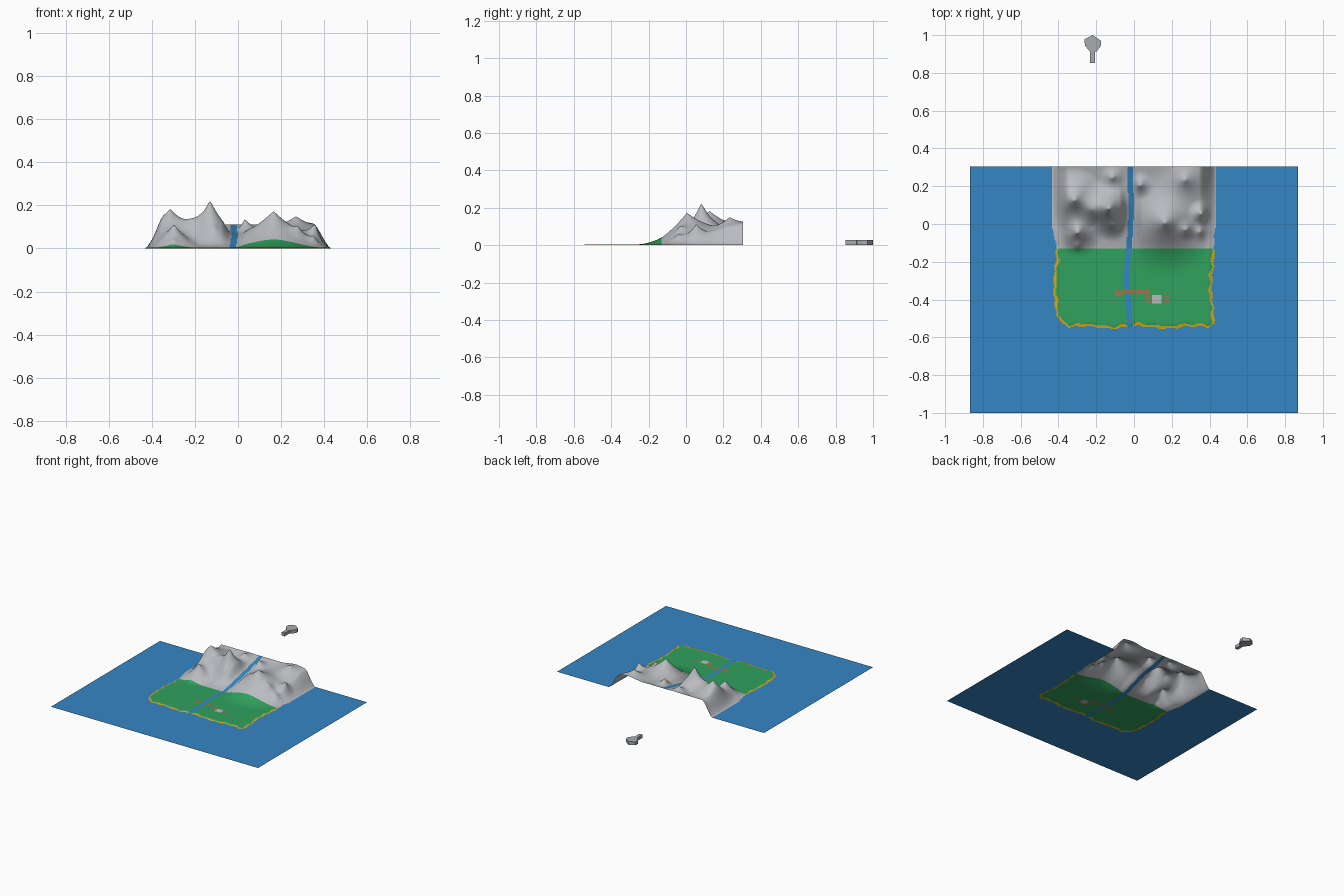
import bpy, bmesh, math

if "Cube" in bpy.data.objects:
    bpy.data.objects.remove(bpy.data.objects["Cube"])

# ---------- colours ----------
COLOURS = [("sea_blue", (0.035, 0.24, 0.55)), ("grass_green", (0.028, 0.36, 0.11)),
           ("rock_grey", (0.49, 0.50, 0.53)), ("beach_yellow", (0.66, 0.41, 0.005)),
           ("path_brown", (0.38, 0.17, 0.075)), ("plain_grey", (0.40, 0.41, 0.44))]
MATS = []
for name, c in COLOURS:
    m = bpy.data.materials.new(name)
    m.diffuse_color = (*c, 1)
    m.use_nodes = True
    m.node_tree.nodes["Principled BSDF"].inputs["Base Color"].default_value = m.diffuse_color
    MATS.append(m)
SEA, GRASS, ROCK, BEACH, PATH, GREY = range(6)


def make_object(name, bm, mats=MATS):
    me = bpy.data.meshes.new(name)
    bm.to_mesh(me)
    bm.free()
    for m in mats:
        me.materials.append(m)
    ob = bpy.data.objects.new(name, me)
    bpy.context.collection.objects.link(ob)
    return ob


def smooth(t):
    t = max(0.0, min(1.0, t))
    return t * t * (3 - 2 * t)


# ---------- landscape rules ----------
X0, Y0, Y1 = 0.435, -0.58, 0.305
RIVER = [(-0.60, -0.02), (-0.50, -0.024), (-0.40, -0.031), (-0.30, -0.042), (-0.20, -0.035),
         (-0.10, -0.024), (0.0, -0.019), (0.10, -0.013), (0.20, -0.02), (0.32, -0.019)]


def river_x(y):
    for (ya, xa), (yb, xb) in zip(RIVER, RIVER[1:]):
        if y <= yb:
            return xa + (xb - xa) * (y - ya) / (yb - ya)
    return RIVER[-1][1]


def coast(x, y):
    """Distance inland from the ragged coastline."""
    if y > 0:
        return X0 - abs(x)
    w = smooth(-y / 0.1)
    side = 0.434 - w * (0.016 + 0.007 * math.sin(17 * y + (1 if x > 0 else 4)) + 0.003 * math.sin(90 * y + x))
    front = -0.547 + 0.006 * math.sin(22 * x + 1) + 0.004 * math.sin(75 * x)
    corner = (0.90 if x < 0 else 0.95) - abs(x) + y
    return min(side - abs(x), y - front, corner * 0.7)


# peaks: x, y, summit height, radius, sharpness
PEAKS = [(-0.315, 0.125, 0.183, 0.17, 1.5), (-0.13, 0.082, 0.224, 0.17, 2.0),
         (-0.225, 0.075, 0.135, 0.09, 1.6), (-0.115, 0.245, 0.135, 0.08, 2.0),
         (0.03, 0.205, 0.135, 0.08, 2.0), (0.165, 0.005, 0.173, 0.28, 2.0),
         (0.27, 0.232, 0.150, 0.15, 2.0), (0.278, -0.03, 0.105, 0.07, 2.0),
         (0.35, -0.042, 0.06, 0.06, 2.0), (0.36, 0.055, 0.11, 0.08, 2.0),
         (-0.297, -0.045, 0.113, 0.13, 2.0), (-0.30, -0.112, 0.04, 0.04, 1.6),
         (-0.11, -0.005, 0.10, 0.10, 2.0)]
amps = [0.0] * len(PEAKS)


def height(x, y):
    d = coast(x, y)
    if d <= 0:
        return 0.0
    z = 0.004 * min(1, d / 0.02)
    valley = 0.25 + 0.75 * smooth((abs(x - river_x(y)) - 0.01) / 0.05)
    edge = smooth((X0 - abs(x)) / 0.09)
    base = 0.108 * (max(0, y + 0.13) / 0.435) ** 1.1
    s = 0.0
    for (px, py, _, r, p), a in zip(PEAKS, amps):
        q = 1 - math.hypot(x - px, y - py) / r
        if q > 0:
            s += a * q ** p
    return max(0.0, z + edge * (base + s * valley))


# settle the peak strengths so every summit reaches its height
for _ in range(40):
    for i, (px, py, h, _, _) in enumerate(PEAKS):
        amps[i] = max(0.0, amps[i] + 0.8 * (h - height(px, py)))

# painted paths and paved square: x min, x max, y min, y max
PATHS = [(-0.06, 0.082, -0.364, -0.35), (0.064, 0.082, -0.415, -0.35), (0.064, 0.094, -0.415, -0.400),
         (0.155, 0.19, -0.391, -0.378), (0.155, 0.19, -0.413, -0.400)]
SQUARE = (0.094, 0.144, -0.42, -0.373)


def inside(b, x, y):
    return b[0] < x < b[1] and b[2] < y < b[3]


def colour(x, y):
    d = coast(x, y)
    if d < 0:
        return SEA
    if inside(SQUARE, x, y):
        return ROCK
    if any(inside(b, x, y) for b in PATHS):
        return PATH
    if -0.1 < x < -0.053 and abs(y + 0.366) < 0.02 * (-0.045 - x) / 0.05:
        return PATH
    if abs(x - river_x(y)) < 0.015:
        return SEA
    if y > -0.13:
        return ROCK
    return BEACH if d < 0.013 + 0.004 * math.sin(60 * (x + y)) else GRASS


# ---------- island terrain sheet ----------
NX, NY = 174, 177
bm = bmesh.new()
rows = []
for j in range(NY + 1):
    y = Y0 + (Y1 - Y0) * j / NY
    rows.append([])
    for i in range(NX + 1):
        x = -X0 + 2 * X0 * i / NX
        rows[-1].append(bm.verts.new((x, y, height(x, y))))
for j in range(NY):
    for i in range(NX):
        f = bm.faces.new((rows[j][i], rows[j][i + 1], rows[j + 1][i + 1], rows[j + 1][i]))
        c = f.calc_center_median()
        f.material_index = colour(c.x, c.y)
        f.smooth = True
make_object("island_terrain", bm)

# ---------- open sea around the island ----------
bm = bmesh.new()
for xa, xb, ya, yb in [(-0.868, 0.868, -1, Y0), (-0.868, -X0, Y0, Y1), (X0, 0.868, Y0, Y1)]:
    bm.faces.new([bm.verts.new(p) for p in ((xa, ya, 0), (xb, ya, 0), (xb, yb, 0), (xa, yb, 0))])
make_object("sea", bm, [MATS[SEA]])


# ---------- small paddle-shaped block behind the island ----------
def slab(name, outline, z0, z1):
    bm = bmesh.new()
    f = bm.faces.new([bm.verts.new((x, y, z0)) for x, y in outline])
    top = bmesh.ops.extrude_face_region(bm, geom=[f])["geom"]
    bmesh.ops.translate(bm, vec=(0, 0, z1 - z0), verts=[v for v in top if isinstance(v, bmesh.types.BMVert)])
    bmesh.ops.recalc_face_normals(bm, faces=bm.faces)
    return make_object(name, bm, [MATS[GREY]])


slab("paddle_block", [(-0.232, 0.853), (-0.207, 0.853), (-0.207, 0.912), (-0.196, 0.914), (-0.175, 0.945),
                      (-0.175, 0.97), (-0.218, 1.0), (-0.262, 0.978), (-0.26, 0.945), (-0.232, 0.912)], 0.002, 0.027)
